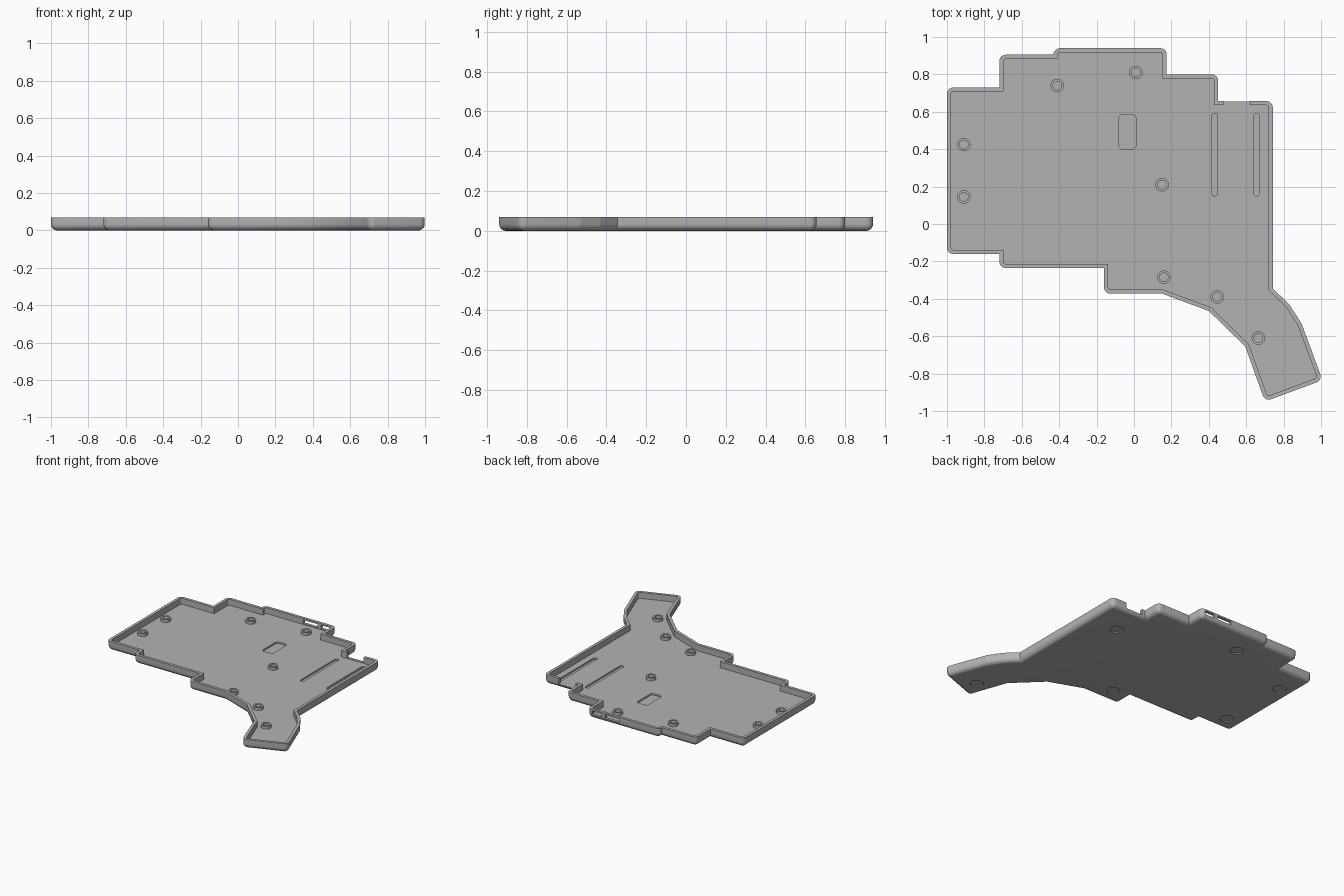
import bpy, bmesh
from math import radians, tan, cos, sin, pi
from mathutils import Vector

if "Cube" in bpy.data.objects:
    bpy.data.objects.remove(bpy.data.objects["Cube"], do_unlink=True)

HEIGHT, WALL, FLOOR, EDGE, CORNER = 0.07, 0.022, 0.024, 0.034, 0.034

grey = bpy.data.materials.new("case grey")
grey.use_nodes = True
grey.diffuse_color = (0.45, 0.45, 0.45, 1)
grey.node_tree.nodes["Principled BSDF"].inputs["Base Color"].default_value = grey.diffuse_color


def outline_loop(points, inset=0.0, radius=CORNER, steps=6):
    """Counter-clockwise outline, moved inward, with its convex corners rounded."""
    pts = [Vector(p) for p in points]
    loop = []
    for i, p in enumerate(pts):
        a = (p - pts[i - 1]).normalized()
        b = (pts[(i + 1) % len(pts)] - p).normalized()
        na, nb = Vector((-a.y, a.x)), Vector((-b.y, b.x))
        p = p + (na + nb) * inset / (1 + na.dot(nb))
        if a.cross(b) <= 0:
            loop.append(p)
            continue
        r = max(radius - inset, 0.004)
        t = r * tan(a.angle(b) / 2)
        centre = p - a * t + na * r
        turn = a.angle(b)
        for k in range(steps + 1):
            ang = turn * k / steps
            loop.append(centre + Vector((-na.x * cos(ang) + na.y * sin(ang),
                                         -na.x * sin(ang) - na.y * cos(ang))) * r)
    return loop


def loft(name, rings, caps=True):
    """Join (loop, z) rings with quads; close the ends, or join last to first."""
    bm = bmesh.new()
    rows = [[bm.verts.new((p.x, p.y, z)) for p in loop] for loop, z in rings]
    pairs = list(zip(rows, rows[1:]))
    if caps:
        bm.faces.new(rows[0][::-1])
        bm.faces.new(rows[-1])
    else:
        pairs.append((rows[-1], rows[0]))
    for lo, hi in pairs:
        n = len(lo)
        for i in range(n):
            j = (i + 1) % n
            bm.faces.new((lo[i], lo[j], hi[j], hi[i]))
    bmesh.ops.recalc_face_normals(bm, faces=bm.faces)
    mesh = bpy.data.meshes.new(name)
    bm.to_mesh(mesh)
    bm.free()
    mesh.materials.append(grey)
    obj = bpy.data.objects.new(name, mesh)
    bpy.context.collection.objects.link(obj)
    return obj


def circle(x, y, r, n=32):
    return [Vector((x + r * cos(2 * pi * k / n), y + r * sin(2 * pi * k / n))) for k in range(n)]


def rect(x0, x1, y0, y1):
    return [(x0, y0), (x1, y0), (x1, y1), (x0, y1)]


def select_only(obj):
    bpy.ops.object.select_all(action="DESELECT")
    obj.select_set(True)
    bpy.context.view_layer.objects.active = obj


def smooth(obj):
    select_only(obj)
    bpy.ops.object.shade_smooth_by_angle(angle=radians(30))


def cut(obj, cutter):
    cutter.hide_render = True
    mod = obj.modifiers.new("cut", "BOOLEAN")
    mod.operation, mod.solver, mod.object = "DIFFERENCE", "EXACT", cutter
    select_only(obj)
    bpy.ops.object.modifier_apply(modifier=mod.name)
    bpy.data.objects.remove(cutter, do_unlink=True)


# Tray outline, counter-clockwise from the left front corner
OUTLINE = [(-1, -0.16), (-0.72, -0.16), (-0.72, -0.235), (-0.16, -0.235),
           (-0.16, -0.372), (0.15, -0.372), (0.40, -0.465), (0.595, -0.655),
           (0.70, -0.949), (1.008, -0.835), (0.895, -0.53), (0.83, -0.43),
           (0.742, -0.345), (0.742, 0.657), (0.45, 0.657), (0.45, 0.80),
           (0.175, 0.80), (0.175, 0.94), (-0.43, 0.94), (-0.43, 0.905),
           (-0.72, 0.905), (-0.72, 0.73), (-1, 0.73)]

# Tray: rounded bottom edge, straight outer wall, rim, inner wall, floor
rings = []
for k in range(7):
    a = k / 6 * pi / 2
    rings.append((outline_loop(OUTLINE, EDGE * (1 - sin(a))), EDGE * (1 - cos(a))))
rings += [(outline_loop(OUTLINE), HEIGHT),
          (outline_loop(OUTLINE, WALL), HEIGHT),
          (outline_loop(OUTLINE, WALL), FLOOR)]
tray = loft("tray", rings)

# Shallow pockets in the floor: two long slots and one rounded rectangle
for x0, x1, y0, y1, r in [(0.417, 0.447, 0.15, 0.59, 0.012),
                          (0.64, 0.67, 0.15, 0.59, 0.012),
                          (-0.08, 0.01, 0.40, 0.585, 0.02)]:
    loop = outline_loop(rect(x0, x1, y0, y1), radius=r)
    cut(tray, loft("pocket_cutter", [(loop, 0.012), (loop, 0.05)]))

# Round recesses for feet under the tray
for x, y in [(-0.89, 0.51), (-0.87, -0.04), (-0.32, 0.73),
             (-0.02, -0.25), (0.51, 0.42), (0.77, -0.78)]:
    loop = circle(x, y, 0.047)
    cut(tray, loft("foot_cutter", [(loop, -0.02), (loop, 0.008)]))

# Openings in the back wall: an open notch and two ports
for x0, x1, y, z0, z1 in [(0.478, 0.62, 0.65, 0.027, 0.1),
                          (0.06, 0.14, 0.93, 0.03, 0.058),
                          (-0.09, 0.03, 0.93, 0.03, 0.058)]:
    loop = [Vector(p) for p in rect(x0, x1, y - 0.018, y + 0.05)]
    cut(tray, loft("port_cutter", [(loop, z0), (loop, z1)]))
smooth(tray)

# Hollow screw posts standing on the floor
for i, (x, y) in enumerate([(-0.41, 0.74), (0.01, 0.81), (-0.91, 0.425), (-0.91, 0.145),
                            (0.15, 0.21), (0.16, -0.285), (0.445, -0.39), (0.665, -0.61)]):
    outer, inner = circle(x, y, 0.036), circle(x, y, 0.023)
    low, top = FLOOR - 0.002, 0.046
    post = loft(f"screw_post_{i + 1}", [(outer, low), (outer, top), (inner, top), (inner, low)],
                caps=False)
    smooth(post)
